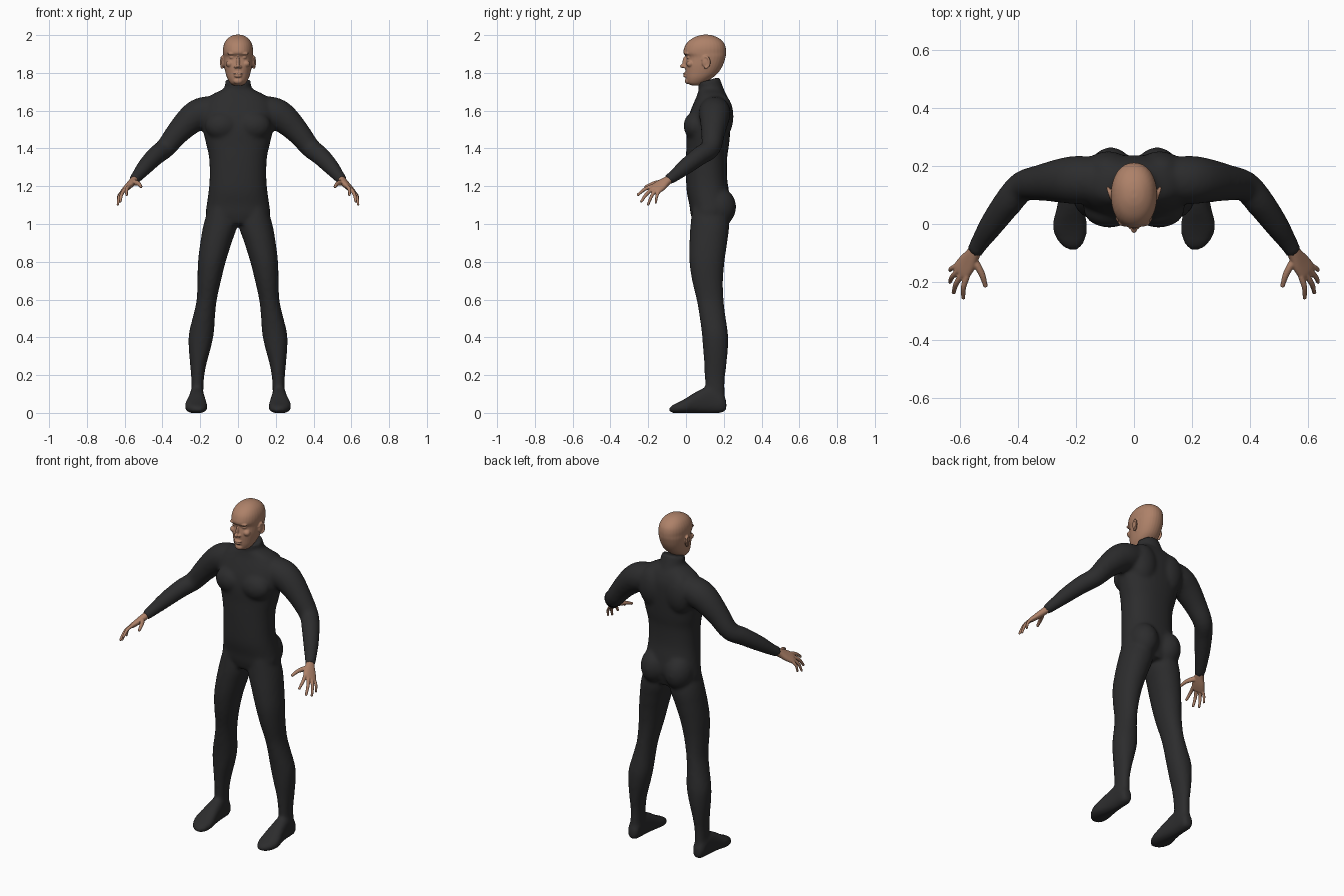
import bpy, bmesh, math
from mathutils import Vector, Matrix

default = bpy.data.objects.get("Cube")
if default:
    bpy.data.objects.remove(default)

X, Y, Z = Vector((1, 0, 0)), Vector((0, 1, 0)), Vector((0, 0, 1))


def material(name, color, roughness):
    mat = bpy.data.materials.new(name)
    mat.use_nodes = True
    mat.diffuse_color = color
    bsdf = mat.node_tree.nodes["Principled BSDF"]
    bsdf.inputs["Base Color"].default_value = color
    bsdf.inputs["Roughness"].default_value = roughness
    return mat


skin = material("skin", (0.42, 0.22, 0.14, 1), 0.6)
black_cloth = material("black cloth", (0.025, 0.025, 0.026, 1), 0.8)


def resample(rings, steps=4):
    """Pass a smooth spline through every section."""
    out = []
    for i in range(len(rings) - 1):
        p = [rings[max(0, min(len(rings) - 1, i + d))] for d in (-1, 0, 1, 2)]
        for s in range(steps):
            t = s / steps
            out.append([b + t * ((c - a) + t * ((2*a - 5*b + 4*c - d) + t * (3*b - a - 3*c + d))) / 2
                        for a, b, c, d in zip(*p)])
    return out + [list(rings[-1])]


def loft(bm, rings, side=X, tangent=None, sign=1, power=2.0, sides=24):
    """Closed tube through sections (x, y, z, half width, half depth)."""
    rings = resample(rings)
    centres = [Vector(r[:3]) for r in rings]
    loops = []
    for i, r in enumerate(rings):
        t = tangent or (centres[min(i + 1, len(rings) - 1)] - centres[max(i - 1, 0)]).normalized()
        u = (side - t * side.dot(t)).normalized()
        v = t.cross(u)
        loop = []
        for k in range(sides):
            a = math.tau * k / sides
            c, s = math.cos(a), math.sin(a)
            c, s = (math.copysign(abs(q) ** (2 / power), q) for q in (c, s))
            p = centres[i] + u * r[3] * c + v * r[4] * s
            loop.append(bm.verts.new((p.x * sign, p.y, p.z)))
        loops.append(loop)
    for a, b in zip(loops, loops[1:]):
        for k in range(sides):
            n = (k + 1) % sides
            bm.faces.new((a[k], a[n], b[n], b[k]))
    bm.faces.new(loops[0])
    bm.faces.new(loops[-1])


def ball(bm, centre, radii, sign=1):
    x, y, z = centre
    place = Matrix.Translation((x * sign, y, z)) @ Matrix.Diagonal((*radii, 1))
    bmesh.ops.create_uvsphere(bm, u_segments=20, v_segments=12, radius=1, matrix=place)


def spans(rows):
    """Turn (z, inner x, outer x, front y, back y) rows into sections."""
    return [((a + b) / 2, (f + k) / 2, z, (b - a) / 2, (k - f) / 2) for z, a, b, f, k in rows]


def finish(bm, name, mat, voxel, rounds):
    """Fuse the overlapping forms into one smooth skin."""
    bmesh.ops.recalc_face_normals(bm, faces=bm.faces)
    mesh = bpy.data.meshes.new(name)
    bm.to_mesh(mesh)
    bm.free()
    mesh.materials.append(mat)
    for poly in mesh.polygons:
        poly.use_smooth = True
    obj = bpy.data.objects.new(name, mesh)
    bpy.context.collection.objects.link(obj)
    fuse = obj.modifiers.new("fuse", 'REMESH')
    fuse.mode = 'VOXEL'
    fuse.voxel_size = voxel
    fuse.use_smooth_shade = True
    relax = obj.modifiers.new("relax", 'SMOOTH')
    relax.factor = 0.5
    relax.iterations = rounds
    return obj


# Bodysuit: torso (z, half width, front, back)
suit = bmesh.new()
torso = [(1.0, .12, .04, .21), (1.05, .168, .025, .225), (1.1, .166, .018, .235),
         (1.17, .156, .004, .228), (1.25, .15, 0, .217), (1.35, .153, 0, .218),
         (1.42, .168, .002, .228), (1.5, .186, .002, .235), (1.57, .195, .014, .238),
         (1.63, .185, .036, .235), (1.68, .145, .058, .217), (1.71, .085, .066, .195)]
loft(suit, spans([(z, -w, w, f, b) for z, w, f, b in torso]), tangent=Z, power=2.3, sides=32)

# Collar leaning forward
loft(suit, [(0, .155, 1.62, .09, .08), (0, .136, 1.7, .073, .066), (0, .119, 1.762, .067, .06)])

leg = [(1.1, .03, .15, .035, .2), (1.0, .004, .182, .024, .228), (.9, .034, .2, .018, .218),
       (.8, .065, .212, .018, .204), (.7, .09, .215, .032, .196), (.6, .112, .219, .056, .199),
       (.52, .121, .236, .07, .208), (.42, .128, .26, .084, .222), (.34, .145, .261, .09, .222),
       (.25, .169, .253, .097, .214), (.16, .182, .247, .1, .205), (.04, .183, .252, .11, .208)]
# Foot (y, inner x, outer x, bottom, top)
foot = [(.214, .2, .235, .02, .06), (.195, .185, .252, .002, .1), (.13, .18, .256, -.002, .14),
        (.06, .172, .266, -.002, .115), (0, .163, .281, -.002, .078), (-.04, .164, .274, -.002, .056),
        (-.07, .176, .254, 0, .042), (-.089, .195, .23, .008, .028)]
arm = [(.12, .15, 1.6, .08), (.195, .152, 1.585, .084), (.25, .15, 1.552, .077),
       (.32, .143, 1.482, .063), (.385, .13, 1.402, .053), (.435, .075, 1.362, .05),
       (.49, 0, 1.305, .043), (.53, -.06, 1.257, .033), (.552, -.097, 1.232, .028)]

for sign in (1, -1):
    loft(suit, spans(leg), tangent=Z, sign=sign, power=2.1)
    loft(suit, [((a + b) / 2, y, (lo + hi) / 2, (b - a) / 2, (hi - lo) / 2)
                for y, a, b, lo, hi in foot], tangent=-Y, sign=sign, power=2.5)
    loft(suit, [(x, y, z, r, r) for x, y, z, r in arm], side=Y, sign=sign)
    # Chest, shoulder blade and seat muscles
    ball(suit, (.085, .05, 1.52), (.09, .063, .075), sign)
    ball(suit, (.09, .185, 1.57), (.085, .067, .12), sign)
    ball(suit, (.08, .17, 1.09), (.082, .096, .105), sign)
finish(suit, "bodysuit", black_cloth, 0.011, 5)

# Head (z, half width, front, back)
head = bmesh.new()
skull = [(1.734, .024, .03, .075), (1.745, .04, .008, .1), (1.77, .056, 0, .135),
         (1.8, .066, -.003, .17), (1.84, .074, -.004, .195), (1.882, .078, .002, .209),
         (1.905, .079, -.014, .212), (1.93, .079, -.01, .211), (1.955, .073, .002, .203),
         (1.978, .059, .026, .182), (1.995, .036, .06, .15), (2.002, .012, .09, .12)]
loft(head, spans([(z, -w, w, f, b) for z, w, f, b in skull]), tangent=Z, power=2.15, sides=32)

# Nose, lips and chin
ball(head, (0, -.005, 1.858), (.009, .014, .03))
ball(head, (0, -.017, 1.836), (.011, .015, .011))
ball(head, (0, -.003, 1.796), (.025, .013, .006))
ball(head, (0, -.002, 1.783), (.021, .013, .007))
ball(head, (0, .008, 1.757), (.024, .014, .016))
for sign in (1, -1):
    ball(head, (.012, -.008, 1.832), (.009, .01, .008), sign)     # nostril
    ball(head, (.031, .005, 1.902), (.026, .014, .008), sign)     # brow
    ball(head, (.031, .012, 1.882), (.015, .009, .007), sign)     # eyelids
    ball(head, (.044, .022, 1.848), (.02, .02, .018), sign)       # cheekbone
    # Ear: thin shell with a raised rim
    ball(head, (.08, .103, 1.856), (.008, .018, .028), sign)
    rim = [(.084 + .006 * math.cos(a), .105 + .019 * math.cos(a), 1.856 + .029 * math.sin(a), .006, .006)
           for a in [math.radians(d) for d in range(-110, 180, 30)]]
    loft(head, rim, sign=sign, sides=10)
finish(head, "head", skin, 0.004, 2)

# Hands: fingers are (knuckle, tip, radius)
fingers = [((.577, -.18, 1.2), (.59, -.254, 1.155), .0095),
           ((.595, -.175, 1.188), (.623, -.236, 1.12), .0095),
           ((.609, -.162, 1.177), (.636, -.2, 1.104), .009),
           ((.616, -.145, 1.169), (.636, -.16, 1.114), .008)]
across = Vector((.045, .04, -.035))
for sign, label in ((1, "left"), (-1, "right")):
    hand = bmesh.new()
    loft(hand, [(.54, -.075, 1.245, .022, .019), (.556, -.104, 1.226, .026, .02),
                (.576, -.135, 1.204, .036, .018), (.596, -.162, 1.185, .038, .014),
                (.602, -.172, 1.178, .034, .01)], side=across, sign=sign, power=2.3)
    for base, tip, r in fingers:
        base, tip = Vector(base), Vector(tip)
        start = base.lerp(Vector((.565, -.12, 1.215)), 0.3)
        bend = base.lerp(tip, 0.5) + Vector((.006, -.002, .006))
        loft(hand, [(*start, r, r), (*base, r * 1.1, r * 1.1), (*bend, r, r),
                    (*tip, r * .75, r * .75)], side=across, sign=sign, sides=12)
        ball(hand, tip, (r * .8,) * 3, sign)
    # Thumb
    loft(hand, [(.562, -.115, 1.22, .016, .014), (.541, -.145, 1.218, .015, .013),
                (.524, -.178, 1.212, .011, .011), (.514, -.212, 1.198, .008, .008)],
         side=Z, sign=sign, sides=12)
    ball(hand, (.514, -.212, 1.198), (.0085,) * 3, sign)
    finish(hand, label + "_hand", skin, 0.0035, 2)
